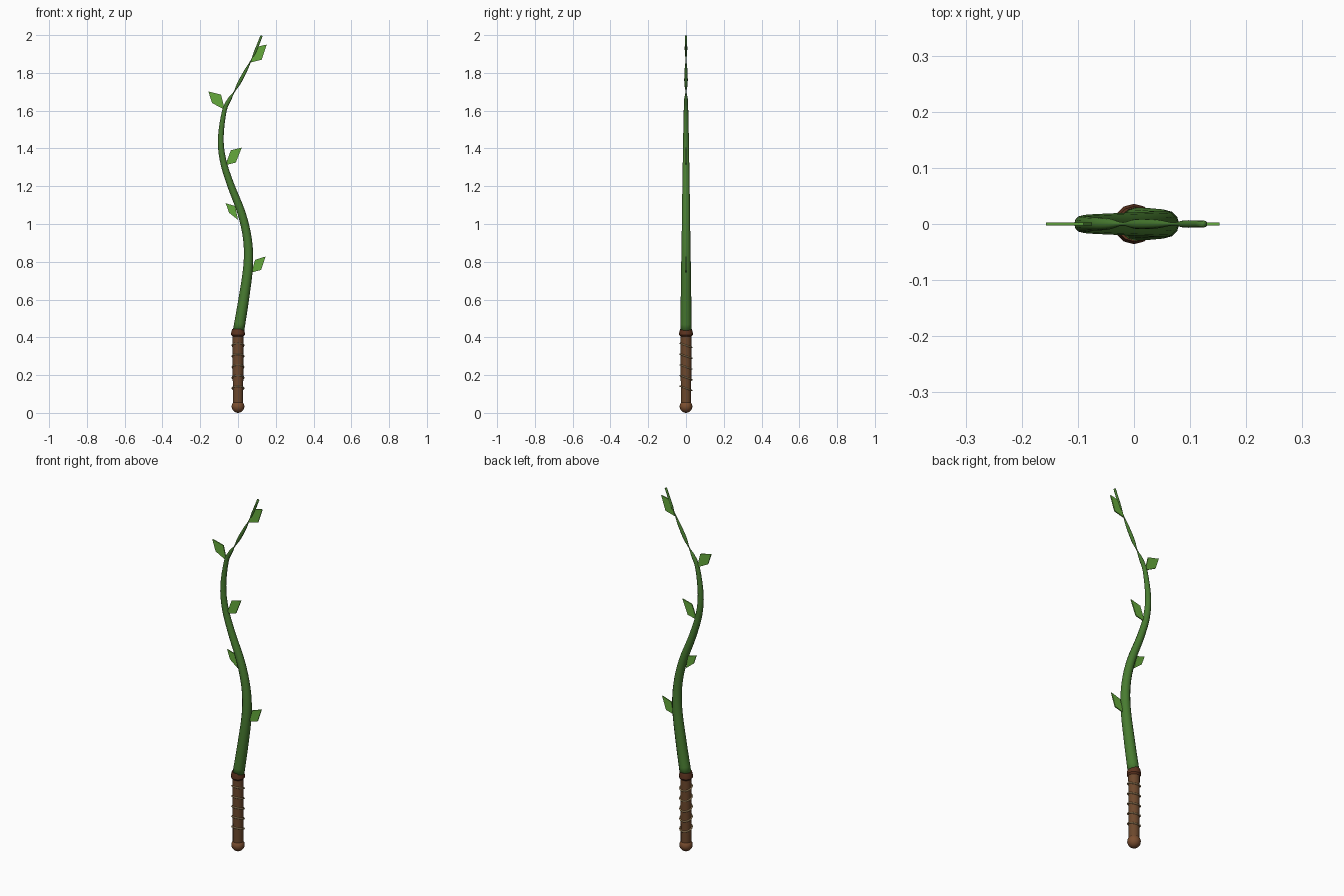
import bpy, bmesh, math
from mathutils import Vector

if "Cube" in bpy.data.objects:
    bpy.data.objects.remove(bpy.data.objects["Cube"])


def material(name, rgb):
    m = bpy.data.materials.new(name)
    m.diffuse_color = (*rgb, 1)
    m.use_nodes = True
    m.node_tree.nodes["Principled BSDF"].inputs["Base Color"].default_value = m.diffuse_color
    return m


VINE = material("vine green", (0.065, 0.2, 0.03))
LEAF = material("leaf green", (0.13, 0.4, 0.045))
LEATHER = material("grip brown", (0.15, 0.065, 0.026))
WOOD = material("pommel brown", (0.2, 0.078, 0.03))
DARK = material("collar brown", (0.11, 0.034, 0.014))
CORD = material("cord tan", (0.5, 0.34, 0.16))


def finish(bm, name, mat, smooth=True):
    bmesh.ops.recalc_face_normals(bm, faces=bm.faces)
    me = bpy.data.meshes.new(name)
    bm.to_mesh(me)
    bm.free()
    me.materials.append(mat)
    for p in me.polygons:
        p.use_smooth = smooth
    ob = bpy.data.objects.new(name, me)
    bpy.context.collection.objects.link(ob)
    return ob


def skin(name, rings, mat):
    """Join rings of points into a capped tube."""
    bm = bmesh.new()
    loops = [[bm.verts.new(p) for p in r] for r in rings]
    n = len(loops[0])
    for a, b in zip(loops, loops[1:]):
        for i in range(n):
            j = (i + 1) % n
            bm.faces.new((a[i], a[j], b[j], b[i]))
    bm.faces.new(loops[0])
    bm.faces.new(loops[-1])
    return finish(bm, name, mat)


def lathe(name, profile, mat, n=12):
    ang = [2 * math.pi * i / n for i in range(n)]
    ob = skin(name, [[(r * math.cos(a), r * math.sin(a), z) for a in ang]
                     for r, z in profile], mat)
    bpy.context.view_layer.objects.active = ob
    ob.select_set(True)
    bpy.ops.object.shade_smooth_by_angle(angle=math.radians(35))
    ob.select_set(False)


def catmull(a, b, c, d, t):
    return 0.5 * (2 * b + (c - a) * t + (2 * a - 5 * b + 4 * c - d) * t * t
                  + (3 * b - a - 3 * c + d) * t ** 3)


# Handle: round pommel, leather grip, flared collar
bm = bmesh.new()
bmesh.ops.create_uvsphere(bm, u_segments=16, v_segments=10, radius=0.034)
bmesh.ops.translate(bm, verts=bm.verts, vec=(0, 0, 0.034))
finish(bm, "pommel", WOOD)
lathe("grip", [(0.027, 0.05), (0.028, 0.2), (0.029, 0.42)], LEATHER)
lathe("collar", [(0.028, 0.403), (0.036, 0.413), (0.036, 0.424), (0.031, 0.445)], DARK)

# Cord wraps: thin slanted rings
for k, z in enumerate((0.13, 0.187, 0.243, 0.3, 0.357)):
    bm = bmesh.new()
    loops = []
    for i in range(20):
        a = 2 * math.pi * i / 20
        loop = []
        for j in range(6):
            b = 2 * math.pi * j / 6
            r = 0.031 + 0.004 * math.cos(b)
            loop.append(bm.verts.new((r * math.cos(a), r * math.sin(a),
                        z + 0.004 * math.sin(b) - 0.011 * math.sin(a))))
        loops.append(loop)
    for i in range(20):
        p, q = loops[i], loops[(i + 1) % 20]
        for j in range(6):
            m = (j + 1) % 6
            bm.faces.new((p[j], q[j], q[m], p[m]))
    finish(bm, f"cord_wrap_{k + 1}", CORD)

# Vine: tapering tube along an S path, pinched twice near the tip (x, z, radius)
PATH = [(0.002, 0.43, 0.030), (0.03, 0.6, 0.028), (0.054, 0.78, 0.0255), (0.05, 0.92, 0.023),
        (0.018, 1.06, 0.0215), (-0.04, 1.21, 0.019), (-0.08, 1.34, 0.017),
        (-0.091, 1.46, 0.015), (-0.072, 1.6, 0.012), (-0.045, 1.66, 0.010),
        (-0.02, 1.7, 0.003), (0.005, 1.745, 0.009), (0.04, 1.81, 0.008),
        (0.07, 1.868, 0.0025), (0.09, 1.91, 0.0065), (0.125, 1.997, 0.006)]
pts = [Vector(p) for p in PATH]
ext = [2 * pts[0] - pts[1]] + pts + [2 * pts[-1] - pts[-2]]
line = [catmull(*ext[i:i + 4], t / 4) for i in range(len(pts) - 1) for t in range(4)] + [pts[-1]]
rings = []
for i, p in enumerate(line):
    d = line[min(i + 1, len(line) - 1)] - line[max(i - 1, 0)]
    d = Vector((d.x, d.y)).normalized()
    rings.append([(p.x + p.z * math.cos(a) * d.y, p.z * math.sin(a),
                   p.y - p.z * math.cos(a) * d.x)
                  for a in (2 * math.pi * k / 12 for k in range(12))])
skin("vine", rings, VINE)

# Leaves: thin kite plates given as base, outer side, tip, inner side (x, z)
LEAVES = [
    [(0.072, 0.743), (0.09, 0.81), (0.146, 0.828), (0.122, 0.757)],
    [(0.0, 1.022), (-0.015, 1.095), (-0.065, 1.11), (-0.048, 1.06)],
    [(-0.067, 1.312), (-0.038, 1.39), (0.02, 1.405), (-0.012, 1.325)],
    [(-0.07, 1.605), (-0.09, 1.685), (-0.157, 1.702), (-0.137, 1.64)],
    [(0.067, 1.855), (0.1, 1.938), (0.152, 1.95), (0.125, 1.87)],
]
for k, kite in enumerate(LEAVES):
    bm = bmesh.new()
    f = bm.faces.new([bm.verts.new((x, -0.003, z)) for x, z in kite])
    res = bmesh.ops.extrude_face_region(bm, geom=[f])
    bmesh.ops.translate(bm, vec=(0, 0.006, 0),
                        verts=[v for v in res["geom"] if isinstance(v, bmesh.types.BMVert)])
    if not f.is_valid or len(bm.faces) < 6:
        bm.faces.new([v for v in bm.verts if v.co.y < 0])
    finish(bm, f"leaf_{k + 1}", LEAF, smooth=False)
